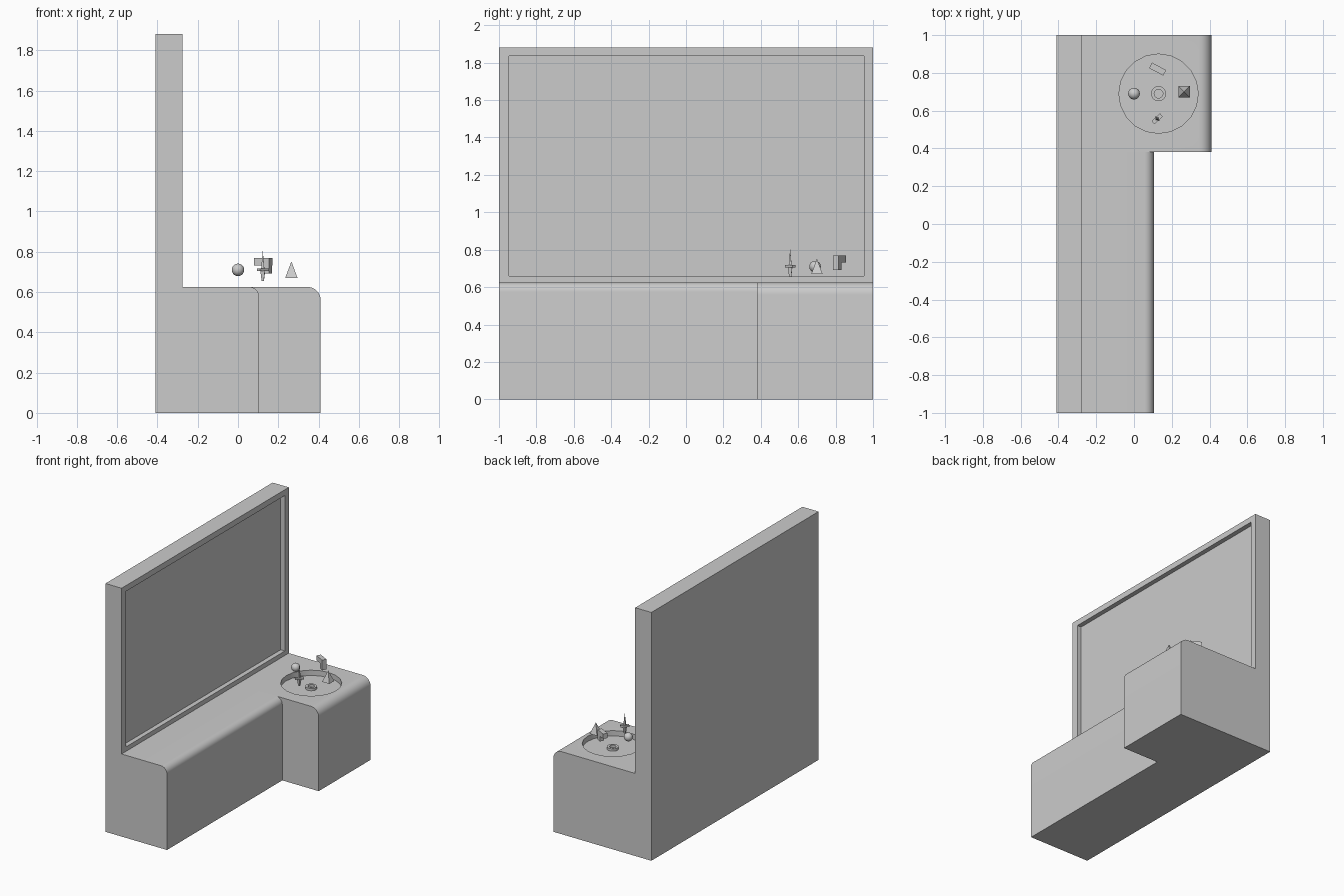
import bpy, bmesh, math
from mathutils import Matrix, Vector

if "Cube" in bpy.data.objects:
    bpy.data.objects.remove(bpy.data.objects["Cube"])


def add_object(name, bm):
    bmesh.ops.recalc_face_normals(bm, faces=bm.faces)
    mesh = bpy.data.meshes.new(name)
    bm.to_mesh(mesh)
    bm.free()
    ob = bpy.data.objects.new(name, mesh)
    bpy.context.collection.objects.link(ob)
    return ob


def loft(name, sections, closed=False):
    """Skin a list of equal-length closed rings; cap the ends or join them up."""
    bm = bmesh.new()
    rings = [[bm.verts.new(p) for p in s] for s in sections]
    pairs = list(zip(rings, rings[1:]))
    if closed:
        pairs.append((rings[-1], rings[0]))
    else:
        bm.faces.new(rings[0])
        bm.faces.new(rings[-1])
    for a, b in pairs:
        for i in range(len(a)):
            j = (i + 1) % len(a)
            bm.faces.new((a[i], a[j], b[j], b[i]))
    bmesh.ops.remove_doubles(bm, verts=bm.verts, dist=1e-5)
    return add_object(name, bm)


def box_into(bm, size, centre):
    bmesh.ops.create_cube(bm, size=1, matrix=Matrix.Translation(centre) @ Matrix.Diagonal((*size, 1)))


def cone_into(bm, r1, r2, z0, z1, centre=(0, 0), sides=4, turn=0):
    m = Matrix.Translation((*centre, (z0 + z1) / 2)) @ Matrix.Rotation(turn, 4, 'Z')
    bmesh.ops.create_cone(bm, cap_ends=True, segments=sides, radius1=r1, radius2=r2,
                          depth=z1 - z0, matrix=m)


def smooth(ob):
    bpy.ops.object.select_all(action='DESELECT')
    ob.select_set(True)
    bpy.context.view_layer.objects.active = ob
    bpy.ops.object.shade_smooth_by_angle(angle=math.radians(30))


TOP, HEIGHT = 0.625, 1.88
BASIN = (0.13, 0.69)


# Side profile of wall and counter, with a rounded front edge
def profile(front, radius, y):
    pts = [(-0.41, 0), (-0.41, HEIGHT), (-0.275, HEIGHT), (-0.275, TOP)]
    for i in range(9):
        a = math.pi / 2 * (1 - i / 8)
        pts.append((front - radius + radius * math.cos(a), TOP - radius + radius * math.sin(a)))
    pts.append((front, 0))
    return [(x, y, z) for x, z in pts]


body = loft("wall_and_counter", [
    profile(0.105, 0.05, -1), profile(0.105, 0.05, 0.38),
    profile(0.41, 0.065, 0.38), profile(0.41, 0.065, 1)])

# Cut the screen recess and the round basin
bm = bmesh.new()
box_into(bm, (0.07, 1.9, 1.177), (-0.275, 0.003, 1.2475))
screen_cut = add_object("screen_cutter", bm)
bm = bmesh.new()
cone_into(bm, 0.21, 0.21, TOP - 0.04, TOP + 0.1, BASIN, 20)
basin_cut = add_object("basin_cutter", bm)
bpy.context.view_layer.objects.active = body
for cutter in (screen_cut, basin_cut):
    mod = body.modifiers.new("cut", 'BOOLEAN')
    mod.operation, mod.solver, mod.object = 'DIFFERENCE', 'EXACT', cutter
    bpy.ops.object.modifier_apply(modifier=mod.name)
    bpy.data.objects.remove(cutter)
smooth(body)

# Raised ring in the middle of the basin
floor = TOP - 0.04
ring_rows = []
for r, z in [(0.04, floor - 0.002), (0.04, floor + 0.018), (0.023, floor + 0.018), (0.023, floor - 0.002)]:
    ring_rows.append([(BASIN[0] + r * math.cos(i * math.tau / 20),
                       BASIN[1] + r * math.sin(i * math.tau / 20), z) for i in range(20)])
smooth(loft("centre_ring", ring_rows, closed=True))

# Floating ball
bm = bmesh.new()
bmesh.ops.create_uvsphere(bm, u_segments=20, v_segments=12, radius=0.031,
                          matrix=Matrix.Translation((0, 0.69, 0.71)))
smooth(add_object("floating_ball", bm))

# Floating pyramid
bm = bmesh.new()
cone_into(bm, 0.043, 0, 0.67, 0.752, (0.265, 0.70), 4, math.pi / 4)
add_object("floating_pyramid", bm)

# Floating blocky pistol: barrel and grip
bm = bmesh.new()
box_into(bm, (0.085, 0.033, 0.037), (0, 0, 0.75))
box_into(bm, (0.034, 0.0325, 0.045), (0.025, 0, 0.714))
pistol = add_object("floating_pistol", bm)
pistol.location = (0.125, 0.82, 0)
pistol.rotation_euler.z = math.radians(-28)

# Floating dagger: blade, crossguard and grip
bm = bmesh.new()
cone_into(bm, 0.011, 0, 0.715, 0.805)
box_into(bm, (0.06, 0.022, 0.012), (0, 0, 0.711))
cone_into(bm, 0.008, 0.016, 0.655, 0.706)
dagger = add_object("floating_dagger", bm)
dagger.location = (0.123, 0.557, 0)
dagger.rotation_euler.z = math.radians(42)
